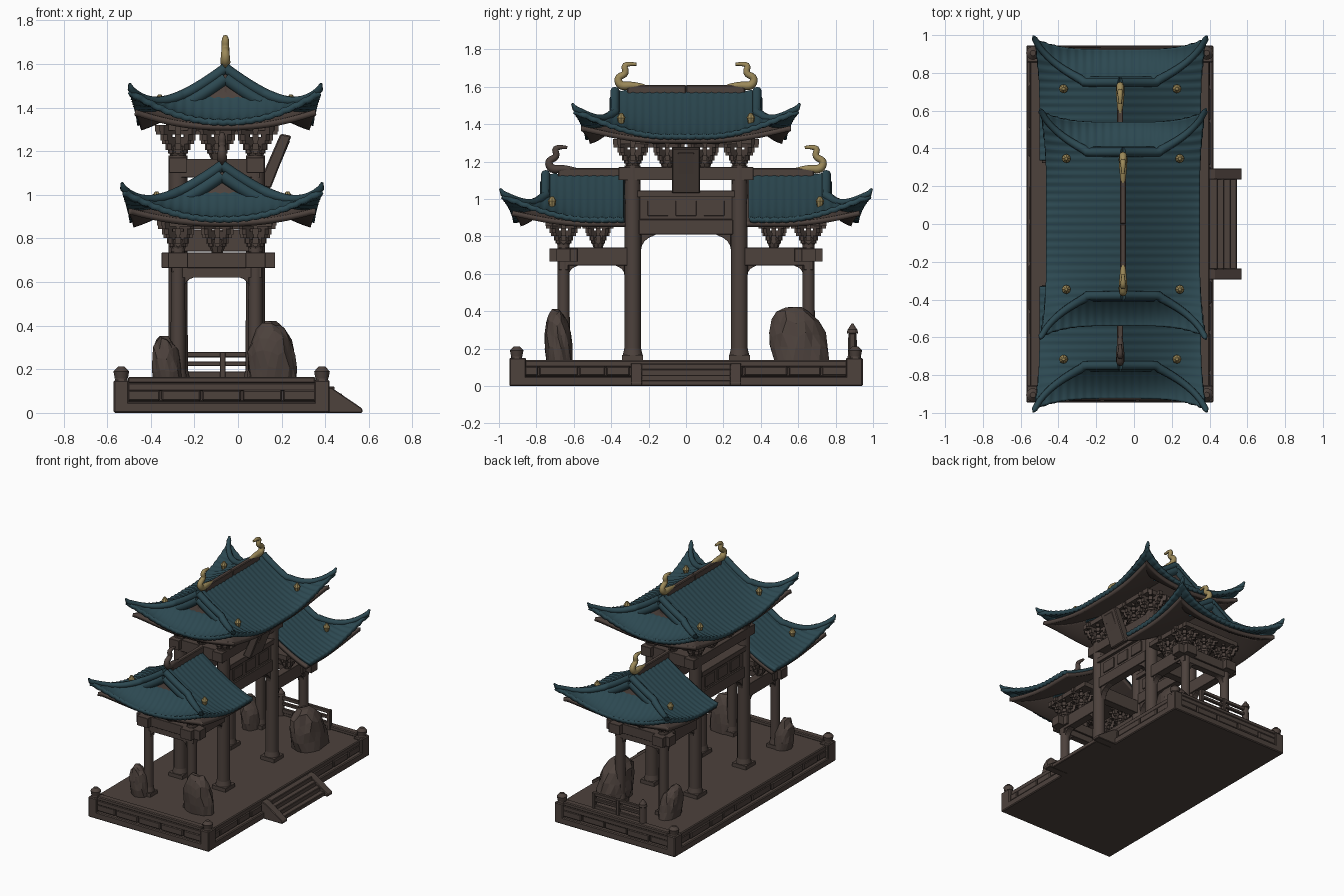
import bpy, bmesh, math, random
from mathutils import Vector, Matrix

random.seed(4)
if "Cube" in bpy.data.objects:
    bpy.data.objects.remove(bpy.data.objects["Cube"])

MID = -0.07          # centre line of the building in x
SIDES = (-1, 1)
COLUMN_X = (MID - 0.205, MID + 0.15)


def material(name, r, g, b):
    m = bpy.data.materials.new(name)
    m.use_nodes = True
    m.diffuse_color = (r, g, b, 1)
    shader = m.node_tree.nodes["Principled BSDF"]
    shader.inputs["Base Color"].default_value = (r, g, b, 1)
    shader.inputs["Roughness"].default_value = 0.9
    return m


brown = material("weathered brown", 0.074, 0.054, 0.046)
teal = material("teal tile", 0.025, 0.065, 0.082)
gold = material("dull gold", 0.33, 0.25, 0.1)


def finish(name, bm, mats, smooth=False, bevel=0):
    mesh = bpy.data.meshes.new(name)
    bm.to_mesh(mesh)
    bm.free()
    ob = bpy.data.objects.new(name, mesh)
    bpy.context.collection.objects.link(ob)
    for m in mats:
        mesh.materials.append(m)
    if bevel:
        mod = ob.modifiers.new("worn edges", "BEVEL")
        mod.width, mod.segments = bevel, 1
    if smooth:
        bpy.ops.object.select_all(action="DESELECT")
        ob.select_set(True)
        bpy.context.view_layer.objects.active = ob
        bpy.ops.object.shade_smooth_by_angle(angle=math.radians(40))
    return ob


def box(bm, x, y, low, high, wide, deep, turn=0):
    """Box centred on x, y, from low to high."""
    place = Matrix.Translation((x, y, (low + high) / 2)) @ Matrix.Rotation(turn, 4, "Z")
    bmesh.ops.create_cube(bm, size=1, matrix=place @ Matrix.Diagonal((wide, deep, high - low, 1)))


def cone(bm, x, y, low, high, r1, r2, sides=12):
    bmesh.ops.create_cone(bm, cap_ends=True, segments=sides, radius1=r1, radius2=r2,
                          depth=high - low, matrix=Matrix.Translation((x, y, (low + high) / 2)))


def prism(bm, outline, a, b, axis):
    """Extrude a 2D outline from a to b along x or y."""
    put = (lambda p, t: (t, p[0], p[1])) if axis == "x" else (lambda p, t: (p[0], t, p[1]))
    ends = [[bm.verts.new(put(p, t)) for p in outline] for t in (a, b)]
    faces = [bm.faces.new(e) for e in ends]
    n = len(outline)
    for i in range(n):
        j = (i + 1) % n
        faces.append(bm.faces.new((ends[0][i], ends[0][j], ends[1][j], ends[1][i])))
    bmesh.ops.recalc_face_normals(bm, faces=faces)


def tube(name, points, radii, mat, kind="POLY"):
    """Round bar along points, one radius for each point."""
    curve = bpy.data.curves.new(name, "CURVE")
    curve.dimensions, curve.bevel_depth = "3D", 1
    curve.bevel_resolution, curve.use_fill_caps = 2, True
    line = curve.splines.new(kind)
    line.points.add(len(points) - 1)
    for p, co, r in zip(line.points, points, radii, strict=True):
        p.co, p.radius = (*co, 1), r
    line.use_endpoint_u = True
    line.order_u, line.resolution_u = 3, 4
    curve.materials.append(mat)
    bpy.context.collection.objects.link(bpy.data.objects.new(name, curve))


# Plinth: stacked slabs, an uneven block course, corner posts and end curbs
base = bmesh.new()
base_x = -0.075
box(base, base_x, 0, 0, 0.05, 0.99, 1.89)
box(base, base_x, 0, 0.05, 0.11, 0.93, 1.84)
box(base, base_x, 0, 0.1, 0.138, 0.95, 1.87)
for s in SIDES:
    y = -0.92
    while y < 0.86:
        long = min(random.uniform(0.12, 0.26), 0.92 - y)
        box(base, base_x + s * 0.46, y + long / 2, 0.055, 0.105,
            random.uniform(0.03, 0.05), long - 0.008)
        y += long
    for i in range(5):
        box(base, base_x + (i - 2) * 0.186, s * 0.915, 0.055, 0.105, 0.178, random.uniform(0.03, 0.05))
    box(base, base_x, s * 0.91, 0.135, 0.165, 0.86, 0.05)
    for t in SIDES:
        box(base, base_x + t * 0.46, s * 0.9, 0, 0.15, 0.07, 0.09)
finish("plinth", base, [brown], bevel=0.006)

posts = bmesh.new()
for s in SIDES:
    for t in SIDES:
        x, y = base_x + t * 0.46, s * 0.905
        cone(posts, x, y, 0.13, 0.16, 0.036, 0.026)
        cone(posts, x, y, 0.158, 0.19, 0.03, 0.036)
        cone(posts, x, y, 0.19, 0.212, 0.036, 0.015)
finish("corner_posts", posts, [brown], True)

# Steps with sloping cheeks
stairs = bmesh.new()
for i in range(4):
    box(stairs, 0.465 - i * 0.017, 0, 0, 0.03 * (i + 1), 0.16 - i * 0.034, 0.48)
for s in SIDES:
    prism(stairs, [(0.36, 0), (0.57, 0), (0.57, 0.02), (0.43, 0.115), (0.36, 0.13)],
          s * 0.235, s * 0.295, "y")
finish("stairs", stairs, [brown], bevel=0.004)

# Railing at the back end
rail = bmesh.new()
for low, high in ((0.16, 0.19), (0.215, 0.236), (0.255, 0.28)):
    box(rail, MID, 0.89, low, high, 0.4, 0.022)
for x in (-0.2, 0, 0.2):
    box(rail, MID + x, 0.89, 0.13, 0.28, 0.025, 0.03)
for low, high, r1, r2 in ((0.13, 0.28, 0.026, 0.022), (0.28, 0.305, 0.03, 0.026), (0.3, 0.335, 0.026, 0.004)):
    cone(rail, MID - 0.2, 0.89, low, high, r1, r2)
finish("back_railing", rail, [brown], bevel=0.003)

# Columns on stone feet
columns = bmesh.new()
for x in COLUMN_X:
    for s in SIDES:
        for y, r, top in ((0.285, 0.045, 1.18), (0.655, 0.034, 0.76)):
            box(columns, x, s * y, 0.13, 0.165, r * 2.5, r * 2.5)
            cone(columns, x, s * y, 0.16, 0.2, r * 1.2, r)
            cone(columns, x, s * y, 0.19, top, r, r * 0.95)
finish("columns", columns, [brown], True)

# Beams, lintels and curved corner braces
beams = bmesh.new()


def brace(axis, corner, out, z, across, size):
    arc = [(corner, z), (corner + out * size, z)]
    for k in range(1, 6):
        a = k / 5 * math.pi / 2
        arc.append((corner + out * size * (1 - math.sin(a)), z - size * 0.8 * (1 - math.cos(a)) - 0.012))
    prism(beams, arc, across - 0.022, across + 0.022, axis)


for x in COLUMN_X:
    box(beams, x, 0, 0.81, 0.89, 0.06, 0.5)
    box(beams, x, 0, 0.89, 1.02, 0.04, 0.5)
    box(beams, x, 0, 1.01, 1.045, 0.08, 0.52)
    box(beams, x, 0, 1.1, 1.17, 0.08, 0.72)
    for y in (-0.15, 0, 0.15):
        box(beams, x, y, 0.91, 0.99, 0.056, 0.11)
    for s in SIDES:
        box(beams, x, s * 0.48, 0.645, 0.74, 0.06, 0.4)
        box(beams, x, s * 0.655, 0.665, 0.735, 0.09, 0.15)
        brace("x", s * 0.24, -s, 0.82, x, 0.1)
        brace("x", s * 0.33, s, 0.655, x, 0.06)
        brace("x", s * 0.625, -s, 0.655, x, 0.06)
for s in SIDES:
    box(beams, MID - 0.02, s * 0.655, 0.665, 0.735, 0.52, 0.075)
    box(beams, MID - 0.02, s * 0.655, 0.62, 0.68, 0.4, 0.05)
    box(beams, MID - 0.02, s * 0.285, 1.08, 1.165, 0.38, 0.08)
    box(beams, MID - 0.02, s * 0.285, 0.74, 0.84, 0.35, 0.06)
    for x, out in zip(COLUMN_X, (1, -1)):
        brace("y", x + out * 0.03, out, 0.635, s * 0.655, 0.06)
finish("beams", beams, [brown], bevel=0.006)

# Name board, leaning outward
board = bmesh.new()
prism(board, [(0.09, 1.04), (0.15, 1.03), (0.245, 1.27), (0.195, 1.28)], -0.075, 0.075, "y")
prism(board, [(0.14, 1.07), (0.16, 1.06), (0.24, 1.25), (0.22, 1.26)], -0.045, 0.045, "y")
finish("tilted_board", board, [brown], bevel=0.006)

# Bracket clusters: widening tiers of crossed arms
brackets = bmesh.new()


def cluster(x, y, z, height, reach):
    cone(brackets, x, y, z, z + height * 0.4, reach * 0.25, reach * 0.5, 8)
    for k in range(3):
        low = z + height * (0.18 + 0.27 * k)
        span = reach * (0.85 + 0.5 * k)
        for turn in range(4):
            a = turn * math.pi / 4
            box(brackets, x, y, low, low + height * 0.2, span, reach * 0.2, a)
            for t in SIDES:
                box(brackets, x + t * math.cos(a) * span * 0.45, y + t * math.sin(a) * span * 0.45,
                    low + height * 0.1, low + height * 0.28, reach * 0.26, reach * 0.26, a)


for s in SIDES:
    for x in (COLUMN_X[0], MID - 0.025, COLUMN_X[1]):
        cluster(x, s * 0.655, 0.735, 0.15, 0.1)
        cluster(x, s * 0.285, 1.16, 0.16, 0.11)
    for x in COLUMN_X:
        cluster(x, s * 0.47, 0.735, 0.15, 0.09)
        cluster(x, s * 0.1, 1.16, 0.16, 0.1)
    box(brackets, MID - 0.01, s * 0.55, 0.855, 0.89, 0.47, 0.4)
box(brackets, MID - 0.01, 0, 1.295, 1.33, 0.5, 0.7)
finish("brackets", brackets, [brown])


# Hip-and-gable roofs with upturned corners
def roof(name, mid, start, gable, end, eave, ridge, gable_z, lift, bend, half):
    hip_power = 1.8

    def slope(o):
        return eave + (ridge - eave) * max(0, 1 - o / half) ** 1.3

    def surface(x, y, ribs=0.003, curl=1):
        """Point on the tiles for flat coordinates x, y."""
        o, d = abs(x), abs(y)
        z = slope(o) + ribs * math.sin(y * 150)
        if d > gable:
            run = (d - gable) / (end - gable)
            z = min(z, eave + (gable_z - eave) * max(0, 1 - run) ** hip_power + ribs * math.sin(x * 150))
        rise = (o / half) ** 2.2 * max(0, (d - bend) / (end - bend)) ** 2
        x += math.copysign(0.025 * rise ** 2, x)
        y += math.copysign(0.055 * rise ** 2, y)
        return Vector((mid + x, y, z + lift * rise * curl))

    steps = lambda a, b, n: [a + (b - a) * i / n for i in range(n + 1)]
    outer = steps(gable + 0.003, end, 18)
    inner = steps(start, gable, int((gable - start) / 0.01))
    xs = steps(-half, half, 84)

    def sheet(label, ys, shrink, drop, mats, ribs, curl):
        bm = bmesh.new()
        rows = []
        for y in ys:
            rows.append([bm.verts.new(surface(x * shrink, y * shrink, ribs, curl) - Vector((0, 0, drop)))
                         for x in xs])
        for a, b in zip(rows, rows[1:]):
            for i in range(len(xs) - 1):
                bm.faces.new((a[i], a[i + 1], b[i + 1], b[i]))
        bm.normal_update()
        if sum(f.normal.z for f in bm.faces) < 0:
            bmesh.ops.reverse_faces(bm, faces=bm.faces)
        # upright gable walls are brown
        for f in bm.faces:
            f.material_index = int(len(mats) > 1 and abs(f.normal.y) > 0.95)
        ob = finish(label, bm, mats, True)
        mod = ob.modifiers.new("thickness", "SOLIDIFY")
        mod.thickness, mod.offset = 0.027, -1

    for s in SIDES if start > 0 else (1,):
        ys = [s * y for y in inner + outer]
        if start < 0:
            ys = [-y for y in reversed(outer)] + inner + outer
        sheet(name + "_tiles", ys, 1, 0, [teal, brown], 0.003, 1)
        sheet(name + "_soffit", ys, 0.965, 0.027, [brown], 0, 0.6)

    # Ridges down the gables and hips, beast ornaments and knobs
    foot = next(o / 100 for o in range(100) if slope(o / 100) < gable_z)
    for s in SIDES:
        for t in SIDES:
            verge = [surface(t * o, s * (gable - 0.005), 0) for o in steps(0, foot, 8)]
            hip = []
            for o in steps(foot, half, 14):
                run = 1 - ((slope(o) - eave) / (gable_z - eave)) ** (1 / hip_power)
                hip.append(surface(t * o, s * (gable + (end - gable) * run), 0))
            tip = hip[-1] + Vector((t * 0.006, s * 0.014, 0.025))
            path = verge + hip[1:] + [tip]
            taper = steps(0.024, 0.016, len(hip) - 2)
            tube(name + "_hip_ridge", path, [0.024] * len(verge) + taper + [0.006], teal)
            # broad tiled edge framing the small gable triangle
            tube(name + "_verge", [p - Vector((0, 0, 0.045)) for p in verge], [0.03] * len(verge), teal)
            p = surface(t * 0.3, s * (gable - 0.04), 0)
            knob = bmesh.new()
            cone(knob, p.x, p.y, p.z - 0.01, p.z + 0.025, 0.013, 0.022, 8)
            cone(knob, p.x, p.y, p.z + 0.025, p.z + 0.05, 0.024, 0.008, 8)
            finish(name + "_knob", knob, [gold])
        top = gable - 0.09
        curl = [(-0.075, 0.02), (-0.01, 0.03), (0.055, 0.02), (0.075, 0.07), (0.02, 0.09), (0.045, 0.148), (-0.03, 0.14)]
        mat = brown if start > 0 and s < 0 else gold
        tube(name + "_beast", [(mid, s * (top + a), ridge + b) for a, b in curl],
             [0.012, 0.02, 0.024, 0.019, 0.018, 0.016, 0.008], mat, "NURBS")
    cap = bmesh.new()
    for s in SIDES:
        inside = max(start, 0) - 0.04 * (start > 0)
        outside = gable - 0.07
        box(cap, mid, s * (inside + outside) / 2, ridge - 0.03, ridge + 0.03, 0.032, outside - inside)
    finish(name + "_ridge_cap", cap, [brown], bevel=0.005)


roof("main_roof", -0.058, -0.385, 0.385, 0.54, 1.345, 1.58, 1.45, 0.14, 0.1, 0.408)
roof("side_roof", -0.073, 0.335, 0.755, 0.925, 0.9, 1.135, 1.01, 0.13, 0.5, 0.428)

# Rough stones propped beside the outer columns
for x, y, wide, deep, high in ((0.16, 0.62, 0.11, 0.15, 0.43), (0.16, -0.675, 0.11, 0.07, 0.42),
                               (-0.32, 0.65, 0.065, 0.1, 0.36), (-0.32, -0.675, 0.065, 0.07, 0.36)):
    stone = bmesh.new()
    bmesh.ops.create_icosphere(stone, subdivisions=3, radius=1)
    for v in stone.verts:
        v.co *= random.uniform(0.93, 1.05)
        up = max(0, v.co.z)
        spread = 1 + 0.25 * up
        v.co = Vector((x + v.co.x * wide * spread - 0.02 * up, y + v.co.y * deep * spread - 0.03 * up * deep / 0.1,
                       0.13 + min(up, 0.97) * (high - 0.13)))
    finish("prop_stone", stone, [brown])
